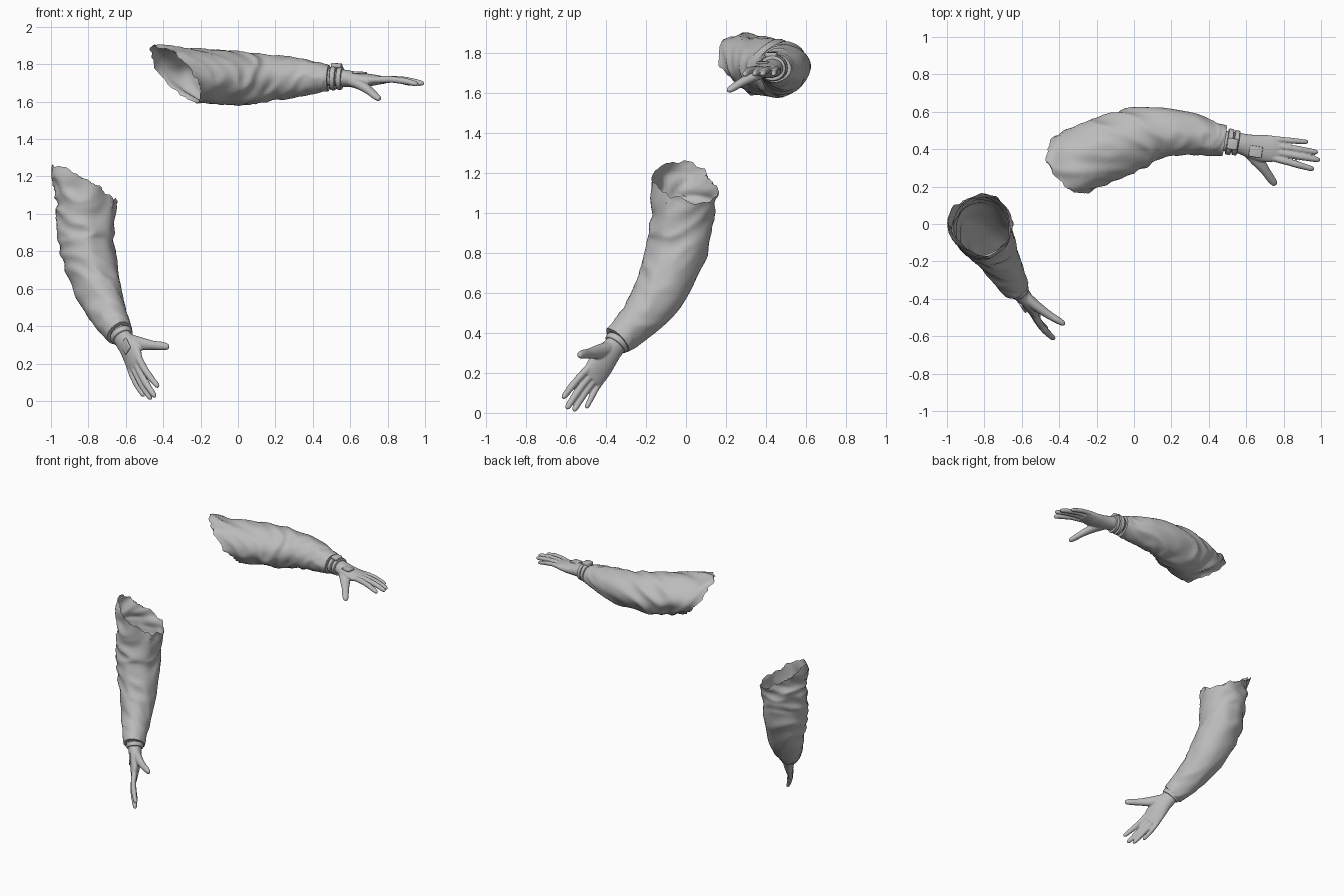
import bpy, bmesh, math
from mathutils import Vector, Matrix, noise

if "Cube" in bpy.data.objects:
    bpy.data.objects.remove(bpy.data.objects["Cube"])

grey = bpy.data.materials.new("neutral_grey")
grey.diffuse_color = (0.5, 0.5, 0.5, 1)
grey.use_nodes = True
grey.node_tree.nodes["Principled BSDF"].inputs["Base Color"].default_value = grey.diffuse_color


def finish(name, bm, angle=40):
    bmesh.ops.recalc_face_normals(bm, faces=bm.faces)
    me = bpy.data.meshes.new(name)
    bm.to_mesh(me)
    bm.free()
    me.materials.append(grey)
    ob = bpy.data.objects.new(name, me)
    bpy.context.collection.objects.link(ob)
    bpy.context.view_layer.objects.active = ob
    ob.select_set(True)
    bpy.ops.object.shade_smooth_by_angle(angle=math.radians(angle))
    ob.select_set(False)
    return ob


def resample(st, n):
    """Catmull-Rom through stations (x, y, z, side radius, up radius)."""
    p = [Vector(s) for s in st]
    p = [2 * p[0] - p[1]] + p + [2 * p[-1] - p[-2]]
    out, segs = [], len(st) - 1
    for i in range(n):
        f = i / (n - 1) * segs
        k = min(int(f), segs - 1)
        t = f - k
        a, b, c, d = p[k:k + 4]
        out.append(0.5 * (2 * b + (c - a) * t + (2 * a - 5 * b + 4 * c - d) * t * t
                          + (3 * b - a - 3 * c + d) * t ** 3))
    return out


def loft(bm, st, ref, n, seg, fold=0.0, seed=0, caps=True):
    """Elliptical tube along stations, optionally with cloth folds."""
    pts, rings = resample(st, n), []
    for i, s in enumerate(pts):
        c = s.xyz if len(s) == 3 else Vector(s[:3])
        t = (Vector(pts[min(i + 1, n - 1)][:3]) - Vector(pts[max(i - 1, 0)][:3])).normalized()
        side = Vector(ref).cross(t).normalized()
        up = t.cross(side)
        u, ring = i / (n - 1), []
        for j in range(seg):
            a = 2 * math.pi * j / seg
            ca, sa = math.cos(a), math.sin(a)
            k = 1.0
            if fold:
                q = Vector((u * 11 + 1.1 * math.sin(a + 4 * u) + seed, ca * 0.9, sa * 0.9))
                ridge = 1 - 2.2 * abs(noise.noise(q))
                k += fold * (ridge - 0.45) * (1 - 0.6 * u)
            ring.append(bm.verts.new(c + side * ca * s[3] * k + up * sa * s[4] * k))
        rings.append(ring)
    for r, q in zip(rings, rings[1:]):
        for j in range(seg):
            bm.faces.new((r[j], r[(j + 1) % seg], q[(j + 1) % seg], q[j]))
    if caps:
        bm.faces.new(rings[0])
        bm.faces.new(rings[-1])
    return rings


def sleeve(name, st, ref, plane_co, plane_no, seed):
    bm = bmesh.new()
    rings = loft(bm, st, ref, 90, 48, 0.15, seed, False)
    # hem turned in at the wrist
    mid = Vector(st[-1][:3])
    hem = [bm.verts.new(mid + (v.co - mid) * 0.72) for v in rings[-1]]
    for j in range(48):
        bm.faces.new((rings[-1][j], rings[-1][(j + 1) % 48], hem[(j + 1) % 48], hem[j]))
    # slanted, ragged shoulder opening
    no = Vector(plane_no).normalized()
    bmesh.ops.bisect_plane(bm, geom=bm.verts[:] + bm.edges[:] + bm.faces[:],
                           plane_co=plane_co, plane_no=no, clear_outer=True)
    for v in bm.verts:
        if v.is_boundary and abs((v.co - Vector(plane_co)).dot(no)) < 1e-4:
            v.co += no * 0.025 * noise.noise(v.co * 22)
    return finish(name, bm, 50)


# Hand in local axes: x along the fingers, y towards the thumb, z out of the palm
PALM = [(-.09, 0, 0, .055, .048), (0, 0, 0, .056, .046), (.06, .006, .004, .064, .042),
        (.12, .006, .004, .072, .036), (.18, .0, 0, .070, .026), (.225, 0, 0, .058, .016)]
FINGERS = [((.17, .046, 0), (.412, .073, .012), .0190), ((.17, .014, 0), (.436, .019, .008), .0195),
           ((.16, -.019, 0), (.418, -.020, .010), .0185), ((.14, -.050, 0), (.358, -.066, .014), .0165)]
THUMB = [(.03, .02, .01, .034, .030), (.10, .07, .03, .036, .028), (.16, .125, .06, .025, .022),
         (.195, .160, .083, .023, .019), (.220, .182, .098, .017, .014), (.227, .188, .102, .006, .005)]


def hand(name, m):
    bm = bmesh.new()
    loft(bm, PALM, (0, 0, 1), 16, 24)
    loft(bm, THUMB, (0, 0, 1), 16, 14)
    for a, b, r in FINGERS:
        a, b = Vector(a), Vector(b)
        st = []
        for f, k in ((0, 1), (.3, 1), (.45, .93), (.6, .98), (.75, .88), (.92, .78), (.98, .5), (1, .2)):
            p = a.lerp(b, f)
            p.z -= 0.012 * math.sin(math.pi * f)     # slight bend at the joints
            st.append((*p, r * k, r * k))
        loft(bm, st, (0, 0, 1), 22, 12)
    bm.transform(m)
    ob = finish(name, bm)
    rm = ob.modifiers.new("fuse", 'REMESH')
    rm.mode, rm.voxel_size, rm.use_smooth_shade = 'VOXEL', 0.005, True
    sm = ob.modifiers.new("soften", 'SMOOTH')
    sm.factor, sm.iterations = 0.5, 4


def band(name, m, u0, u1, rv, rp):
    """Rounded strap ring around the wrist."""
    bm = bmesh.new()
    d = u1 - u0
    loft(bm, [(u0, 0, 0, rv - .012, rp - .012), (u0 + .1 * d, 0, 0, rv, rp),
              (u1 - .1 * d, 0, 0, rv, rp), (u1, 0, 0, rv - .012, rp - .012)], (0, 0, 1), 10, 32)
    bm.transform(m)
    finish(name, bm)


def pad(name, m, co, size, bev):
    """Rounded block."""
    bm = bmesh.new()
    bmesh.ops.create_cube(bm, size=1)
    for v in bm.verts:
        v.co = Vector(co) + Vector([a * b for a, b in zip(v.co, size)])
    bmesh.ops.bevel(bm, geom=bm.edges[:], offset=bev, segments=3, affect='EDGES', profile=.5)
    bm.transform(m)
    finish(name, bm)


def frame(origin, d, e, flip):
    d = Vector(d).normalized()
    e = Vector(e)
    e = (e - d * e.dot(d)).normalized()
    m = Matrix((d, e, d.cross(e) * flip)).transposed().to_4x4()
    m.translation = origin
    return m


# Raised arm, reaching sideways
raised = [(-.62, .17, 1.765, .175, .145), (-.45, .26, 1.755, .175, .145), (-.30, .335, 1.745, .172, .143),
          (-.15, .40, 1.735, .168, .138), (0, .455, 1.725, .165, .140), (.15, .49, 1.725, .130, .125),
          (.30, .48, 1.73, .112, .106), (.42, .455, 1.728, .090, .083), (.485, .445, 1.726, .080, .070)]
sleeve("raised_sleeve", raised, (0, 0, 1), (-.31, .257, 1.767), (-.0464, -.0292, -.041), 3.3)
m1 = frame((.57, .43, 1.725), (.98, -.16, -.05), (-.16, -.98, 0), 1)
hand("raised_hand", m1)
band("raised_wrist_strap", m1, -.075, -.045, .069, .066)
band("raised_wrist_strap_outer", m1, -.040, -.012, .066, .062)
pad("wrist_dial", m1, (-.045, .01, -.066), (.055, .06, .025), .008)
pad("raised_hand_patch", m1, (.085, .03, -.034), (.07, .06, .012), .005)

# Lowered arm, hanging forward
lowered = [(-.81, .03, 1.42, .17, .185), (-.812, .01, 1.25, .168, .180), (-.812, -.008, 1.10, .160, .162),
           (-.815, -.025, .95, .153, .150), (-.803, -.05, .80, .148, .145), (-.75, -.135, .60, .126, .122),
           (-.685, -.25, .45, .097, .093), (-.632, -.343, .362, .078, .072)]
sleeve("lowered_sleeve", lowered, (1, 0, 0), (-.81, -.01, 1.15), (.57, .24, 1), 8.1)
m2 = frame((-.617, -.355, .337), (.368, -.541, -.757), (.425, -.626, .654), -1)
hand("lowered_hand", m2)
band("lowered_wrist_strap", m2, -.035, -.003, .065, .058)
pad("lowered_hand_patch", m2, (.085, .03, -.034), (.07, .06, .012), .005)
